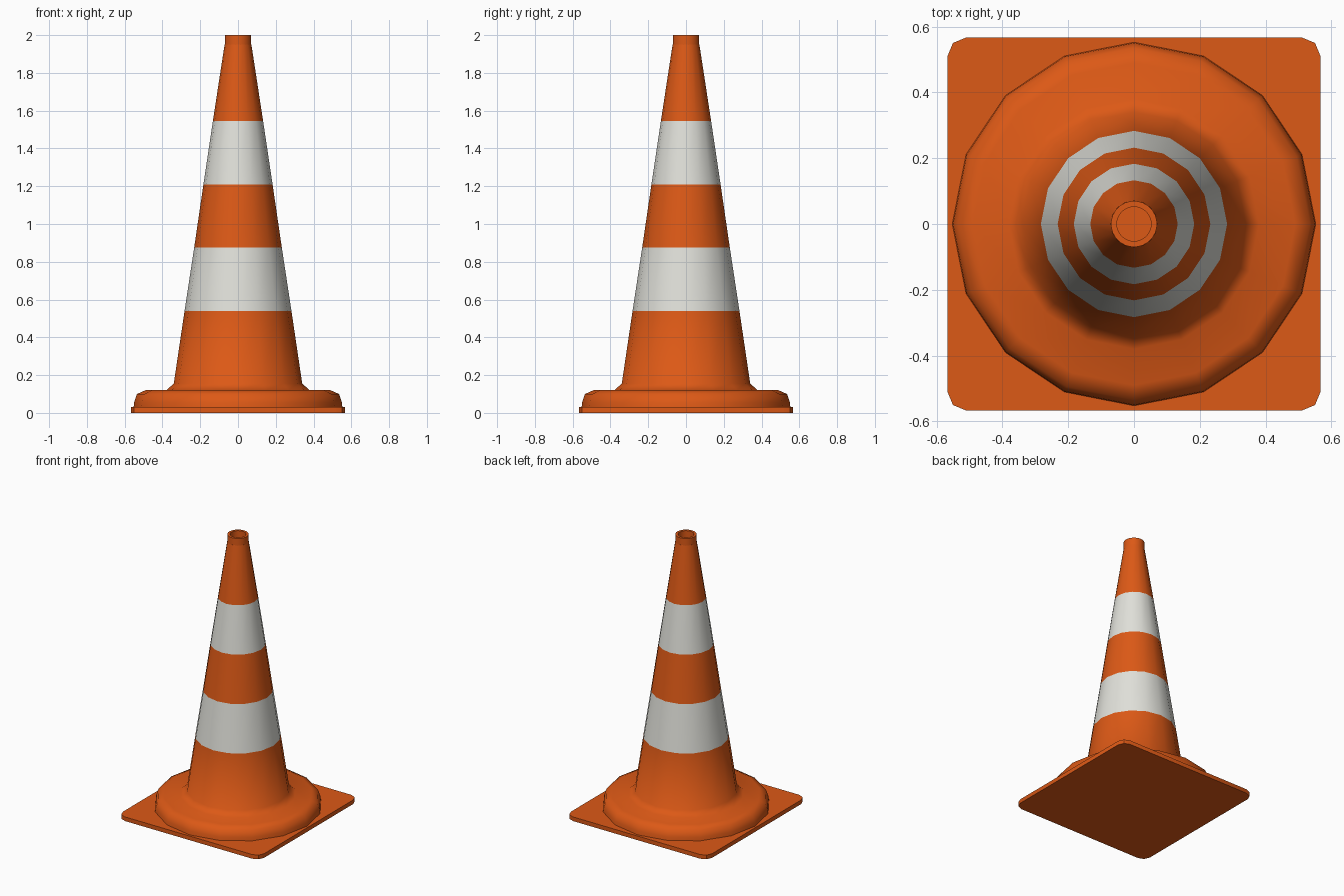
import bpy, bmesh, math

if "Cube" in bpy.data.objects:
    bpy.data.objects.remove(bpy.data.objects["Cube"])


def material(name, rgb):
    m = bpy.data.materials.new(name)
    m.diffuse_color = (*rgb, 1)
    m.use_nodes = True
    m.node_tree.nodes["Principled BSDF"].inputs["Base Color"].default_value = m.diffuse_color
    return m


ORANGE = material("orange", (0.72, 0.10, 0.008))
WHITE = material("white", (0.75, 0.75, 0.70))


def finish(name, bm, angle):
    bmesh.ops.recalc_face_normals(bm, faces=bm.faces)
    mesh = bpy.data.meshes.new(name)
    bm.to_mesh(mesh)
    bm.free()
    mesh.materials.append(ORANGE)
    mesh.materials.append(WHITE)
    ob = bpy.data.objects.new(name, mesh)
    bpy.context.collection.objects.link(ob)
    bpy.ops.object.select_all(action='DESELECT')
    ob.select_set(True)
    bpy.context.view_layer.objects.active = ob
    bpy.ops.object.shade_smooth_by_angle(angle=math.radians(angle))
    return ob


def lathe(name, profile, sides, angle, white_rows=()):
    """Revolve (radius, z) points about z, capping both ends."""
    bm = bmesh.new()
    rings = []
    for r, z in profile:
        rings.append([bm.verts.new((r * math.cos(math.tau * i / sides),
                                    r * math.sin(math.tau * i / sides), z))
                      for i in range(sides)])
    for row, (a, b) in enumerate(zip(rings, rings[1:])):
        for i in range(sides):
            j = (i + 1) % sides
            f = bm.faces.new((a[i], a[j], b[j], b[i]))
            f.material_index = 1 if row in white_rows else 0
    bm.faces.new(rings[0][::-1])
    bm.faces.new(rings[-1])
    return finish(name, bm, angle)


# Square foot plate with rounded corners
bm = bmesh.new()
bmesh.ops.create_cube(bm, size=1)
for v in bm.verts:
    v.co = (v.co.x * 1.134, v.co.y * 1.134, (v.co.z + 0.5) * 0.03)
upright = [e for e in bm.edges if abs(e.verts[0].co.z - e.verts[1].co.z) > 0.01]
bmesh.ops.bevel(bm, geom=upright, offset=0.057, segments=2, profile=0.5,
                affect='EDGES')
finish("base_plate", bm, 30)

# Round flange flowing into the striped cone
body = [(0.553, 0.025), (0.55, 0.055), (0.535, 0.10), (0.49, 0.12),
        (0.38, 0.12), (0.34, 0.155), (0.283, 0.54), (0.232, 0.875),
        (0.183, 1.21), (0.133, 1.545), (0.071, 1.95)]
lathe("cone_body", body, 16, 60, white_rows=(6, 8))

# Collar at the tip with a recessed hole
lathe("tip_collar", [(0.07, 1.93), (0.07, 2.0), (0.052, 2.0), (0.052, 1.93)],
      32, 30)
bpy.data.objects["tip_collar"].data.update()
